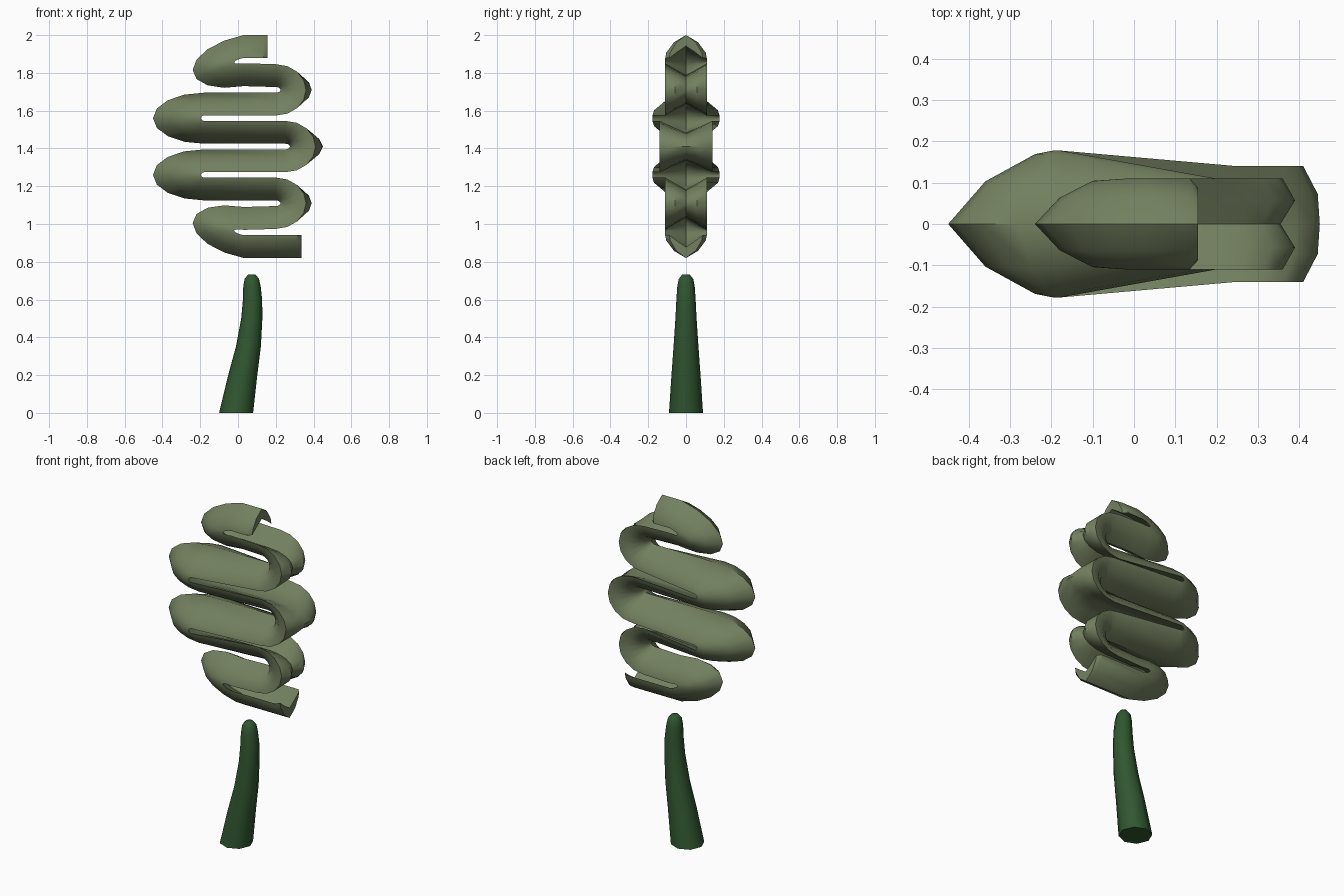
import bpy, bmesh, math
from math import sin, cos, radians, pi

if "Cube" in bpy.data.objects:
    bpy.data.objects.remove(bpy.data.objects["Cube"])


def material(name, rgb):
    m = bpy.data.materials.new(name)
    m.diffuse_color = (*rgb, 1)
    m.use_nodes = True
    m.node_tree.nodes["Principled BSDF"].inputs["Base Color"].default_value = m.diffuse_color
    return m


def finish(bm, name, mat, angle):
    bmesh.ops.recalc_face_normals(bm, faces=bm.faces)
    me = bpy.data.meshes.new(name)
    bm.to_mesh(me)
    bm.free()
    ob = bpy.data.objects.new(name, me)
    bpy.context.collection.objects.link(ob)
    me.materials.append(mat)
    bpy.ops.object.select_all(action='DESELECT')
    ob.select_set(True)
    bpy.context.view_layer.objects.active = ob
    bpy.ops.object.shade_smooth_by_angle(angle=radians(angle))
    return ob


def loft(bm, rings):
    rows = [[bm.verts.new(p) for p in r] for r in rings]
    n = len(rows[0])
    for a, b in zip(rows, rows[1:]):
        for i in range(n):
            j = (i + 1) % n
            bm.faces.new((a[i], a[j], b[j], b[i]))
    return rows


leaf_green = material("soft_leaf_green", (0.17, 0.215, 0.115))
trunk_green = material("dark_trunk_green", (0.03, 0.095, 0.03))

# Foliage: a chevron-section ribbon folded back and forth.
# Section points: ridge, slope, outer edge, inner edge, hollow slope, hollow middle
Y = (0, 0.58, 0.95, 1.0, 0.52, 0)
HEIGHT_L = (0.135, 0.097, 0.042, 0.014, 0.046, 0.077)
HEIGHT_R = tuple(0.15 - h for h in HEIGHT_L)
REACH_L_BIG = (0.27, 0.18, 0.06, 0.015, 0.09, 0.17)
REACH_L_SMALL = (0.27, 0.21, 0.13, 0.05, 0.10, 0.17)
REACH_R_BIG = (0.025, 0.05, 0.11, 0.16, 0.195, 0.20)
REACH_R_SMALL = (0.025, 0.05, 0.11, 0.16, 0.19, 0.155)


def section(xs, zs, w):
    half = [(x, y * w, z) for x, y, z in zip(xs, Y, zs)]
    return half + [(x, -y, z) for x, y, z in half[4:0:-1]]


def turn(side, cx, zc, w, reach, height, skew=0):
    rings = []
    for k in range(9):
        t = radians(90 - 22.5 * k)
        xs = [cx + side * a * cos(t) for a in reach]
        zs = [zc + h * sin(t) + skew * cos(t) * a / 0.27 for a, h in zip(reach, height)]
        rings.append(section(xs, zs, w))
    return rings


def end_cap(ring, x):
    body = [(x - 0.02, y, z) for _, y, z in ring]
    tip = [(x, y * 0.8, z) for _, y, z in ring]
    return body, tip


rings = []
rings += turn(-1, 0.03, 1.865, 0.11, REACH_L_SMALL, HEIGHT_L, -0.05)
rings += turn(1, 0.20, 1.71, 0.11, REACH_R_SMALL, HEIGHT_R)
rings += turn(-1, -0.18, 1.56, 0.178, REACH_L_BIG, HEIGHT_L)
rings += turn(1, 0.25, 1.41, 0.14, REACH_R_BIG, HEIGHT_R)
rings += turn(-1, -0.18, 1.26, 0.178, REACH_L_BIG, HEIGHT_L)
rings += turn(1, 0.20, 1.11, 0.11, REACH_R_SMALL, HEIGHT_R)
rings += turn(-1, 0.03, 0.955, 0.11, REACH_L_SMALL, HEIGHT_L, 0.05)
body, tip = end_cap(rings[0], 0.155)
rings = [tip, body] + rings
body, tip = end_cap(rings[-1], 0.335)
rings += [body, tip]

bm = bmesh.new()
rows = loft(bm, rings)
for r in (rows[0], rows[-1]):
    for q in ((0, 1, 4, 5), (1, 2, 3, 4), (0, 5, 6, 9), (9, 6, 7, 8)):
        bm.faces.new([r[i] for i in q])
finish(bm, "foliage", leaf_green, 42)

# Trunk: leaning, tapered post with a rounded top (z, centre x, radius)
path = ((0, -0.01, 0.09), (0.2, 0.025, 0.077), (0.35, 0.055, 0.066), (0.5, 0.073, 0.056),
        (0.6, 0.077, 0.051), (0.67, 0.074, 0.046), (0.71, 0.073, 0.038), (0.732, 0.073, 0.02))
bm = bmesh.new()
rows = loft(bm, [[(cx + r * cos(i * pi / 4), r * sin(i * pi / 4), z) for i in range(8)]
                 for z, cx, r in path])
bm.faces.new(rows[0])
bm.faces.new(rows[-1])
finish(bm, "trunk", trunk_green, 60)
